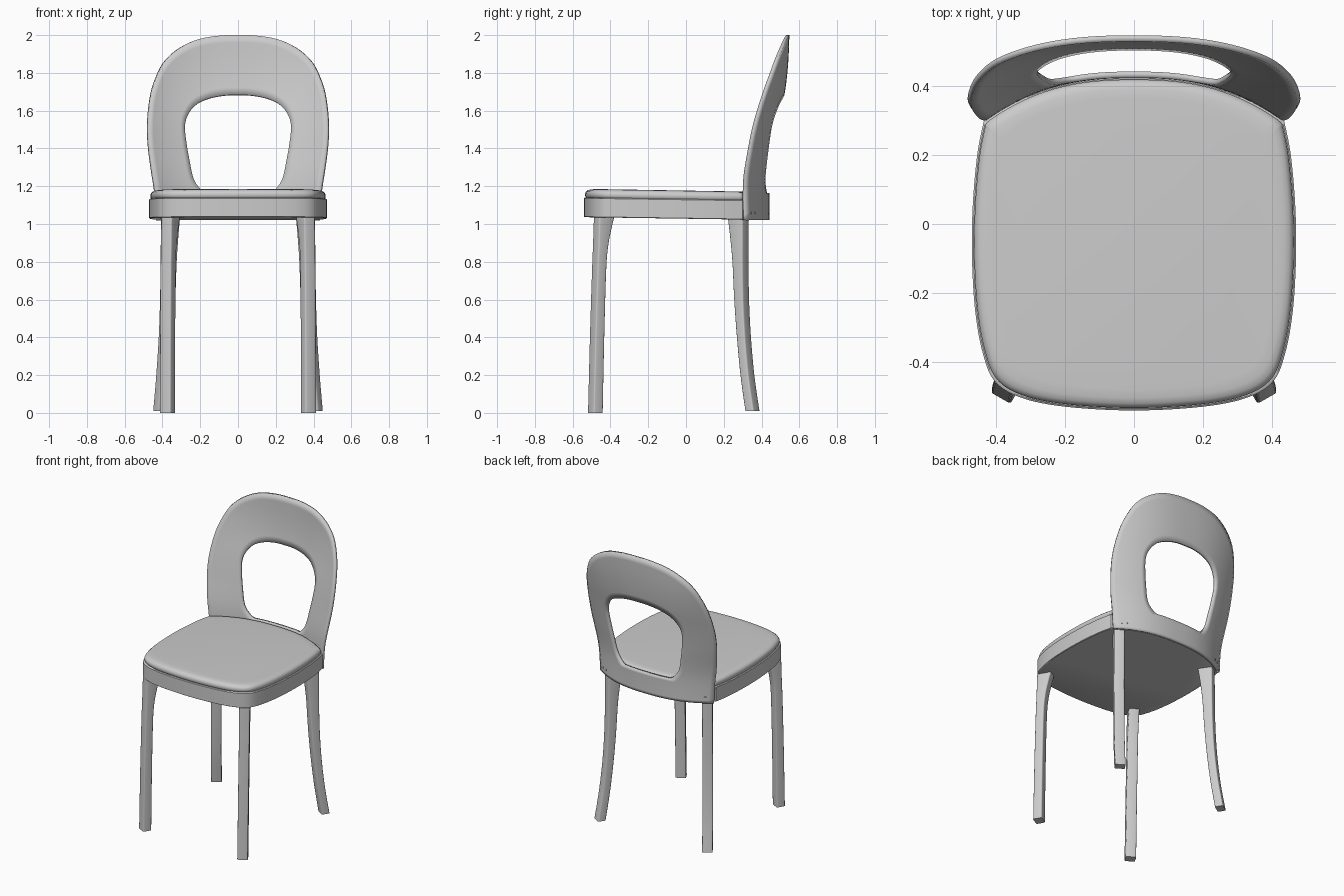
import bpy, math
from mathutils import Vector

if "Cube" in bpy.data.objects:
    bpy.data.objects.remove(bpy.data.objects["Cube"])


def spline(pts, n=8, pre=None, post=None):
    """Catmull-Rom curve through points of any dimension."""
    p = [pre or pts[0]] + list(pts) + [post or pts[-1]]
    out = []
    for a, b, c, d in zip(p, p[1:], p[2:], p[3:]):
        for i in range(n):
            t = i / n
            out.append(tuple(0.5 * (2 * q + (r - o) * t + (2 * o - 5 * q + 4 * r - s) * t * t
                                    + (3 * q - o - 3 * r + s) * t ** 3)
                             for o, q, r, s in zip(a, b, c, d)))
    return out + [tuple(pts[-1])]


def resample(pts, n):
    """n + 1 evenly spaced points along a 2D polyline."""
    acc = [0.0]
    for a, b in zip(pts, pts[1:]):
        acc.append(acc[-1] + math.dist(a, b))
    out, j = [], 0
    for i in range(n + 1):
        s = acc[-1] * i / n
        while j < len(acc) - 2 and acc[j + 1] < s:
            j += 1
        t = (s - acc[j]) / (acc[j + 1] - acc[j])
        out.append(tuple(Vector(pts[j]).lerp(Vector(pts[j + 1]), t)))
    return out


def full_loop(half):
    """Close a half outline that starts and ends on x = 0."""
    return half + [(-x, v) for x, v in half[-2:0:-1]]


def loft(name, rings, caps=True, angle=35):
    n = len(rings[0])
    verts = [v for r in rings for v in r]
    faces = [(k * n + i, k * n + (i + 1) % n, (k + 1) * n + (i + 1) % n, (k + 1) * n + i)
             for k in range(len(rings) - 1) for i in range(n)]
    if caps:
        faces += [tuple(range(n))[::-1], tuple(range(len(verts) - n, len(verts)))]
    me = bpy.data.meshes.new(name)
    me.from_pydata(verts, [], faces)
    ob = bpy.data.objects.new(name, me)
    bpy.context.collection.objects.link(ob)
    bpy.ops.object.select_all(action='DESELECT')
    bpy.context.view_layer.objects.active = ob
    ob.select_set(True)
    bpy.ops.object.mode_set(mode='EDIT')
    bpy.ops.mesh.select_all(action='SELECT')
    bpy.ops.mesh.normals_make_consistent(inside=False)
    bpy.ops.object.mode_set(mode='OBJECT')
    bpy.ops.object.shade_smooth_by_angle(angle=math.radians(angle))
    return ob


# Backrest surface: centre line y and bend strength, by height
BEND = spline([(1.0, .432, 1.03), (1.2, .435, .97), (1.4, .46, .81), (1.55, .485, .74),
               (1.7, .515, .70), (1.85, .532, .62), (2.02, .539, .58)])


def back_y(x, z):
    for a, b in zip(BEND, BEND[1:]):
        if z <= b[0]:
            break
    t = (z - a[0]) / (b[0] - a[0])
    c, k = a[1] + (b[1] - a[1]) * t, a[2] + (b[2] - a[2]) * t
    return c - k * abs(x) ** 2.5


# Backrest: ring between outer outline and opening, bent and thickened
outer = spline([(.43, 1.02), (.438, 1.16), (.456, 1.28), (.472, 1.4), (.478, 1.5), (.473, 1.6),
                (.458, 1.7), (.43, 1.785), (.39, 1.86), (.32, 1.925), (.22, 1.975),
                (.1, 1.997), (0, 2.0)], post=(-.1, 1.997))
hole = spline([(.17, 1.165), (.203, 1.187), (.238, 1.24), (.26, 1.34), (.277, 1.44), (.283, 1.52),
               (.265, 1.58), (.22, 1.633), (.15, 1.665), (.07, 1.68), (0, 1.682)],
              pre=(.1, 1.165), post=(-.07, 1.68))
outer = full_loop(resample([(0, 1.02), (.43, 1.02)], 12)[:-1] + resample(outer, 44))
hole = full_loop(resample([(0, 1.165), (.17, 1.165)], 12)[:-1] + resample(hole, 44))
rings = []
for i in range(9):
    flat = [Vector(a).lerp(Vector(b), i / 8) for a, b in zip(outer, hole)]
    rings.append([(p.x, back_y(p.x, p.y), p.y) for p in flat])
back = loft("backrest", rings, caps=False)
sol = back.modifiers.new("thickness", 'SOLIDIFY')
sol.thickness, sol.offset = .018, 0

# Seat outline: front and sides drawn, rear follows the backrest
side = spline([(0, -.541), (.2, -.53), (.33, -.503), (.405, -.455), (.44, -.37), (.461, -.25),
               (.47, -.1), (.468, .05), (.455, .2), (.436, .298)], pre=(-.2, -.53))
rear = [(x, back_y(x, 1.1) - .006) for x in [.42 * (1 - i / 16) for i in range(17)]]
outline = full_loop(side + rear)


def seat_rings(profile):
    """Inset and height pairs, with the slight rearward slope of the seat."""
    out = []
    for inset, z in profile:
        s = 1 - inset / .47
        out.append([(x * s, (y + .05) * s - .05, z - .015 * y) for x, y in outline])
    return out


loft("seat_frame", seat_rings([(.004, 1.028), (0, 1.031), (0, 1.128), (.005, 1.132)]))
loft("seat_cushion", seat_rings([(.02, 1.125), (.011, 1.132), (.007, 1.142), (.007, 1.153),
                                 (.011, 1.163), (.02, 1.171), (.035, 1.175), (.06, 1.177)]),
     angle=60)


# Legs: rounded rectangle lofted down, outer face position and depth per station
def leg(name, stations, normal, width):
    n = Vector(normal).normalized()
    t = Vector((-n.y, n.x))
    r, rings = .008, []
    for z, ox, oy, d in spline(stations, 6):
        ring = []
        for q, (sx, sy) in enumerate([(1, 1), (-1, 1), (-1, -1), (1, -1)]):
            cu = sx * (width / 2 - r)
            cv = -r if sy > 0 else -d + r
            for i in range(4):
                a = math.radians(90 * q + 30 * i)
                p = Vector((ox, oy)) + t * (cu + r * math.cos(a)) + n * (cv + r * math.sin(a))
                ring.append((p.x, p.y, z))
        rings.append(ring)
    ob = loft(name, rings)
    ob.modifiers.new("mirror", 'MIRROR')


leg("front_leg", [(0, .387, -.505, .058), (.4, .386, -.495, .056), (.75, .384, -.484, .055),
                  (.88, .382, -.479, .061), (.97, .381, -.476, .077), (1.034, .38, -.474, .092)],
    (.5, -.87), .066)
leg("back_leg", [(.01, .424, .374, .053), (.2, .408, .347, .052), (.4, .395, .329, .053),
                 (.6, .388, .319, .058), (.8, .385, .316, .066), (.93, .384, .316, .08),
                 (1.03, .383, .316, .094)], (.54, .84), .066)

# Screws: small heads where the backrest meets the rear legs
for i, x in enumerate((.35, .385)):
    slope = (back_y(x + .01, 1.06) - back_y(x - .01, 1.06)) / .02
    n = Vector((-slope, 1, 0)).normalized()
    bpy.ops.mesh.primitive_cylinder_add(vertices=16, radius=.007, depth=.006)
    ob = bpy.context.object
    ob.name = f"screw_{i + 1}"
    mat = n.to_track_quat('Z', 'Y').to_matrix().to_4x4()
    mat.translation = Vector((x, back_y(x, 1.06), 1.06)) + n * .009
    ob.data.transform(mat)
    ob.modifiers.new("mirror", 'MIRROR')
    bpy.ops.object.shade_smooth_by_angle()
